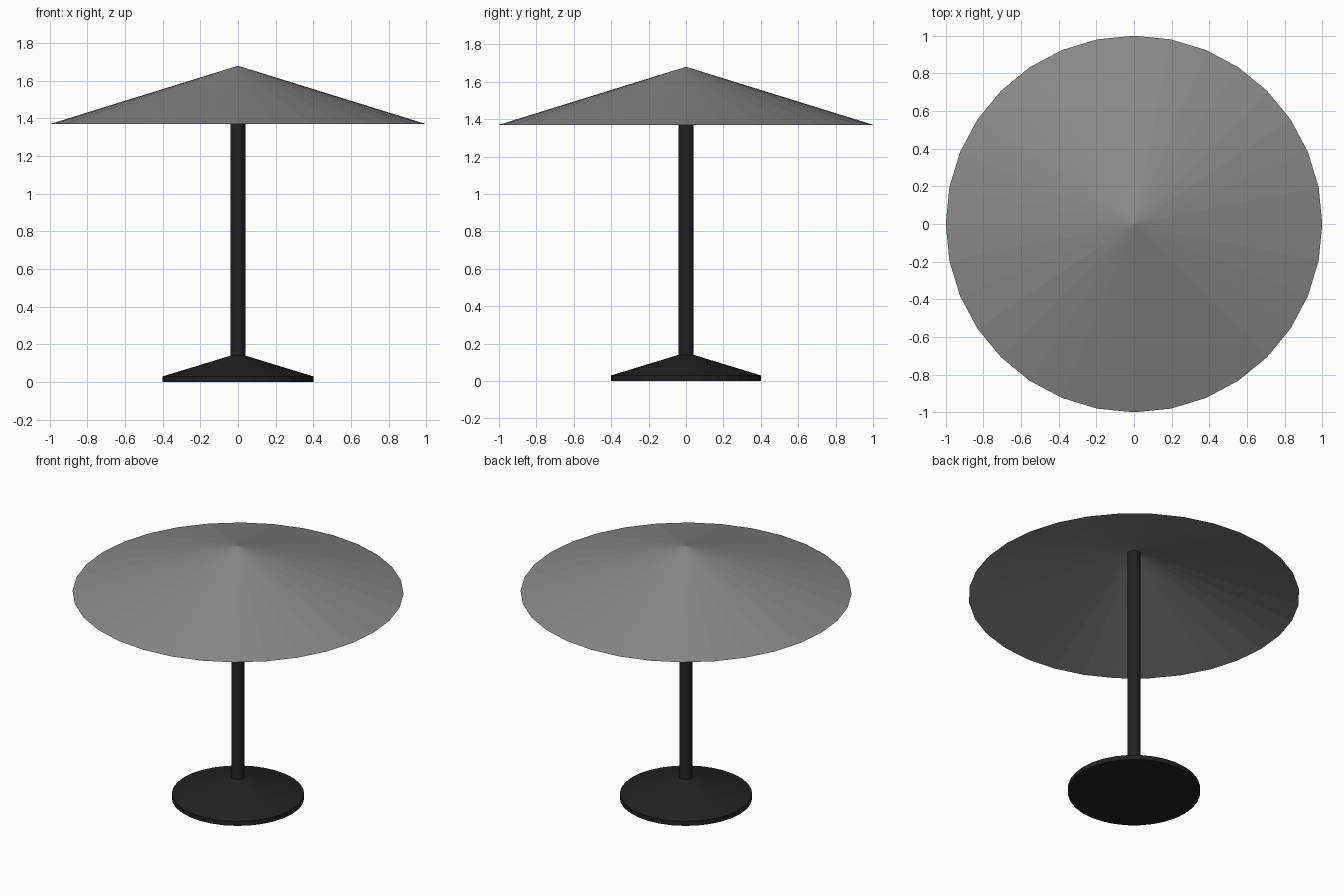
import bpy, math

if "Cube" in bpy.data.objects:
    bpy.data.objects.remove(bpy.data.objects["Cube"])

SIDES = 32


def material(name, rgb):
    m = bpy.data.materials.new(name)
    m.diffuse_color = (*rgb, 1.0)
    m.use_nodes = True
    m.node_tree.nodes["Principled BSDF"].inputs["Base Color"].default_value = m.diffuse_color
    return m


def lathe(name, profile, mat):
    """Spin (radius, z) points around z; radius 0 closes to a single point."""
    verts, rings, faces = [], [], []
    for r, z in profile:
        start = len(verts)
        n = 1 if r == 0 else SIDES
        for i in range(n):
            a = math.tau * i / SIDES
            verts.append((r * math.cos(a), r * math.sin(a), z))
        rings.append([start + i % n for i in range(SIDES)])
    for lo, hi in zip(rings, rings[1:]):
        for i in range(SIDES):
            j = (i + 1) % SIDES
            quad = [lo[i], lo[j], hi[j], hi[i]]
            faces.append(list(dict.fromkeys(quad)))
    mesh = bpy.data.meshes.new(name)
    mesh.from_pydata(verts, [], faces)
    mesh.materials.append(mat)
    obj = bpy.data.objects.new(name, mesh)
    bpy.context.collection.objects.link(obj)
    return obj


grey = material("canopy grey", (0.25, 0.25, 0.25))
black = material("stand black", (0.016, 0.016, 0.016))

# Weighted foot: flat bottom, short rim, sloping top
lathe("base", [(0, 0), (0.4, 0), (0.4, 0.03), (0.04, 0.14), (0, 0.14)], black)
# Pole reaching up to the canopy
lathe("pole", [(0.04, 0.13), (0.04, 1.665), (0, 1.665)], black)
# Thin open cone canopy
lathe("canopy", [(1.0, 1.37), (0, 1.68)], grey)
